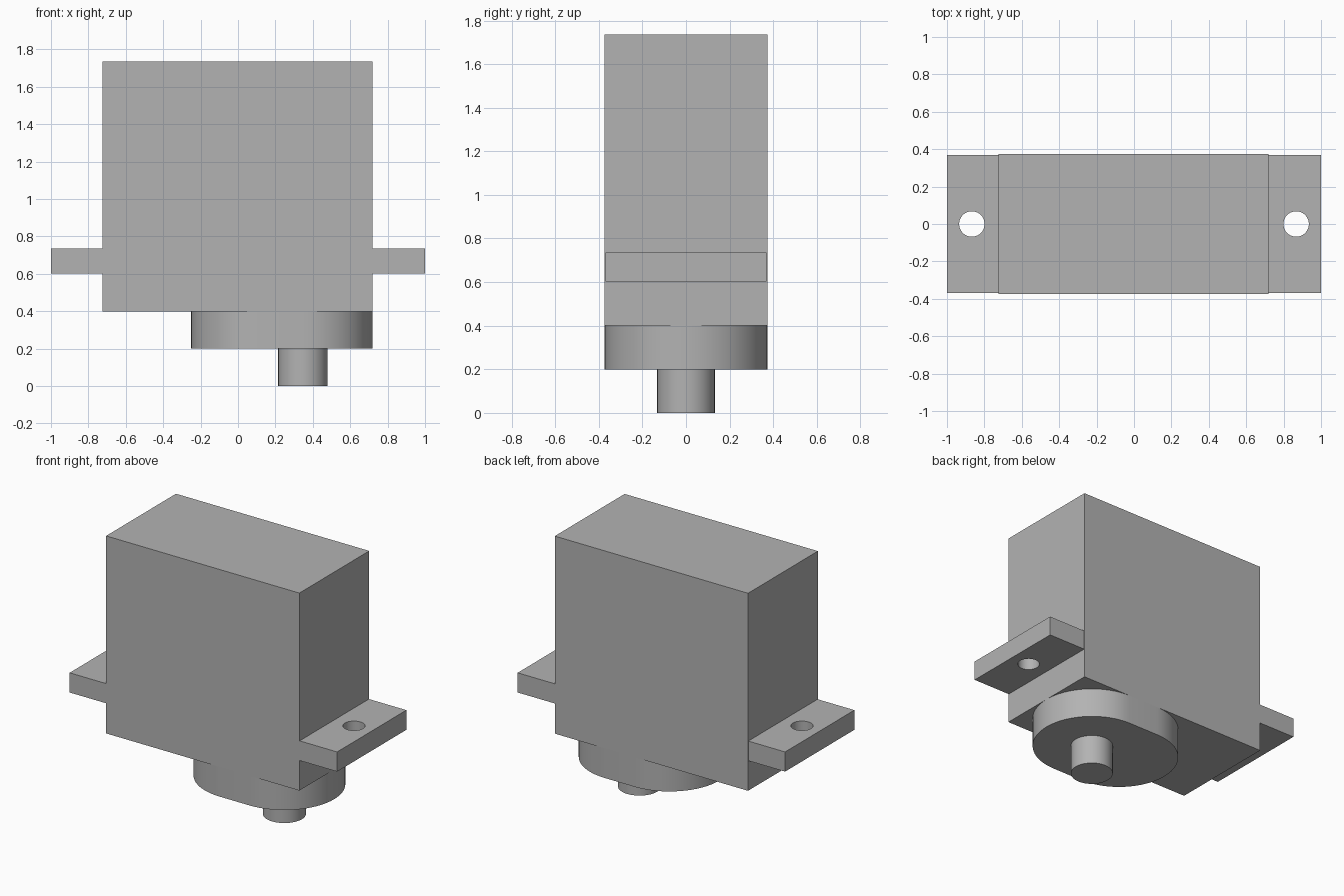
import bpy
import bmesh
import math

old = bpy.data.objects.get("Cube")
if old:
    bpy.data.objects.remove(old, do_unlink=True)

GREY = (0.45, 0.45, 0.45, 1)
plastic = bpy.data.materials.new("grey_plastic")
plastic.use_nodes = True
plastic.diffuse_color = GREY
plastic.node_tree.nodes["Principled BSDF"].inputs["Base Color"].default_value = GREY

HALF_DEPTH = 0.373
SHAFT_X = 0.347


def box(name, x0, x1, half_y, z0, z1):
    bpy.ops.mesh.primitive_cube_add(size=1, location=((x0 + x1) / 2, 0, (z0 + z1) / 2))
    ob = bpy.context.object
    ob.name = name
    ob.scale = (x1 - x0, 2 * half_y, z1 - z0)
    bpy.ops.object.transform_apply(location=False, rotation=False, scale=True)
    ob.data.materials.append(plastic)
    return ob


def cylinder(name, x, radius, z0, z1):
    bpy.ops.mesh.primitive_cylinder_add(vertices=64, radius=radius, depth=z1 - z0,
                                        location=(x, 0, (z0 + z1) / 2))
    ob = bpy.context.object
    ob.name = name
    ob.data.materials.append(plastic)
    bpy.ops.object.shade_smooth_by_angle(angle=math.radians(30))
    return ob


# Motor case
box("case", -0.725, 0.72, HALF_DEPTH, 0.4, 1.735)

# Mounting flange with one screw hole at each end
flange = box("mounting_flange", -1, 1, 0.37, 0.602, 0.735)
for side, x in (("left", 0.867), ("right", -0.867)):
    cutter = cylinder(side + "_hole_cutter", x, 0.068, 0.5, 0.85)
    cutter.hide_render = True
    cutter.hide_viewport = True
    cut = flange.modifiers.new(side + "_screw_hole", "BOOLEAN")
    cut.operation = "DIFFERENCE"
    cut.solver = "EXACT"
    cut.object = cutter
bpy.context.view_layer.objects.active = flange
flange.select_set(True)
for mod in list(flange.modifiers):
    bpy.ops.object.modifier_apply(modifier=mod.name)
for ob in [o for o in bpy.data.objects if o.name.endswith("hole_cutter")]:
    bpy.data.objects.remove(ob, do_unlink=True)

# Gear housing: a rounded slot outline, extruded
STEPS = 32
bm = bmesh.new()
outline = []
for centre_x, start in ((SHAFT_X, -math.pi / 2), (0.123, math.pi / 2)):
    for i in range(STEPS + 1):
        a = start + math.pi * i / STEPS
        outline.append(bm.verts.new((centre_x + HALF_DEPTH * math.cos(a),
                                     HALF_DEPTH * math.sin(a), 0.2)))
base = bm.faces.new(outline)
top = bmesh.ops.extrude_face_region(bm, geom=[base])["geom"]
bmesh.ops.translate(bm, vec=(0, 0, 0.2),
                    verts=[g for g in top if isinstance(g, bmesh.types.BMVert)])
bmesh.ops.recalc_face_normals(bm, faces=bm.faces)
mesh = bpy.data.meshes.new("gear_housing")
bm.to_mesh(mesh)
bm.free()
mesh.materials.append(plastic)
housing = bpy.data.objects.new("gear_housing", mesh)
bpy.context.collection.objects.link(housing)
bpy.ops.object.select_all(action="DESELECT")
housing.select_set(True)
bpy.context.view_layer.objects.active = housing
bpy.ops.object.shade_smooth_by_angle(angle=math.radians(30))

# Output shaft
cylinder("output_shaft", SHAFT_X, 0.132, 0, 0.2)
